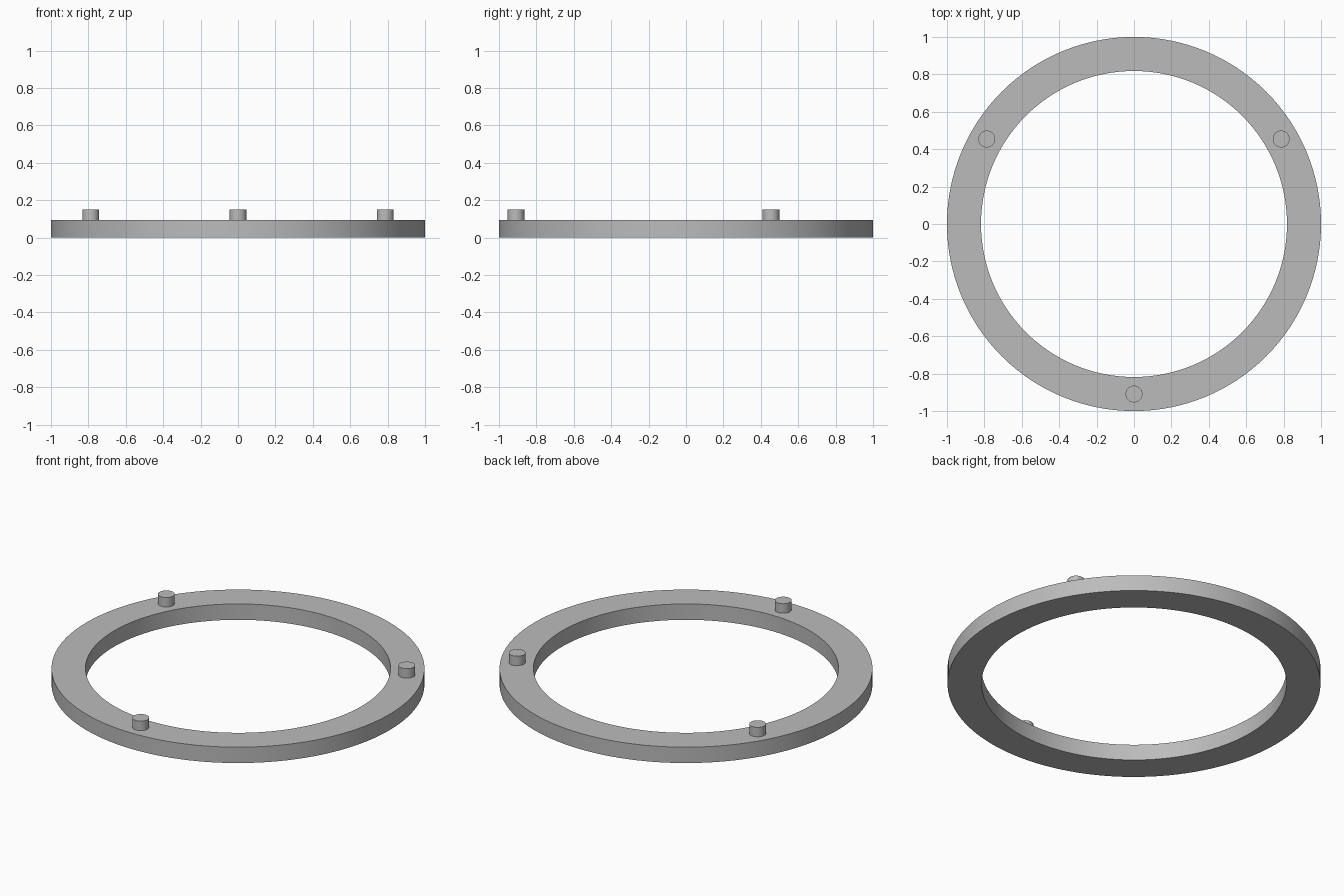
import bpy
import bmesh
from math import cos, sin, pi, radians

cube = bpy.data.objects.get("Cube")
if cube:
    bpy.data.objects.remove(cube, do_unlink=True)

RING_TOP = 0.094
PEG_TOP = 0.15
OUTER, INNER = 1.0, 0.818
PEG_RADIUS = 0.045

grey = bpy.data.materials.new("plain grey")
grey.use_nodes = True
colour = (0.5, 0.5, 0.5, 1)
grey.diffuse_color = colour
grey.node_tree.nodes["Principled BSDF"].inputs["Base Color"].default_value = colour


def finish(obj):
    obj.data.materials.append(grey)
    bpy.ops.object.select_all(action="DESELECT")
    obj.select_set(True)
    bpy.context.view_layer.objects.active = obj
    bpy.ops.object.shade_smooth_by_angle(angle=radians(30))


def add_ring(name, outer, inner, height, sides):
    """Flat ring: a rectangular section carried round the z axis."""
    bm = bmesh.new()
    section = [(inner, 0), (outer, 0), (outer, height), (inner, height)]
    loops = []
    for i in range(sides):
        a = 2 * pi * i / sides
        loops.append([bm.verts.new((r * cos(a), r * sin(a), z)) for r, z in section])
    for i in range(sides):
        here, after = loops[i], loops[(i + 1) % sides]
        for j in range(4):
            k = (j + 1) % 4
            bm.faces.new((here[j], after[j], after[k], here[k]))
    bmesh.ops.recalc_face_normals(bm, faces=bm.faces)
    mesh = bpy.data.meshes.new(name)
    bm.to_mesh(mesh)
    bm.free()
    obj = bpy.data.objects.new(name, mesh)
    bpy.context.collection.objects.link(obj)
    finish(obj)


def add_peg(name, angle):
    """Round peg standing on the middle of the band, sunk slightly into it."""
    bottom = RING_TOP - 0.02
    mid = (OUTER + INNER) / 2
    bpy.ops.mesh.primitive_cylinder_add(
        vertices=48, radius=PEG_RADIUS, depth=PEG_TOP - bottom,
        location=(mid * cos(angle), mid * sin(angle), (PEG_TOP + bottom) / 2))
    obj = bpy.context.object
    obj.name = name
    finish(obj)


# Flat ring
add_ring("ring", OUTER, INNER, RING_TOP, 128)

# Three evenly spaced locating pegs
for label, degrees in (("front", -90), ("back_left", 30), ("back_right", 150)):
    add_peg(label + "_peg", radians(degrees))
